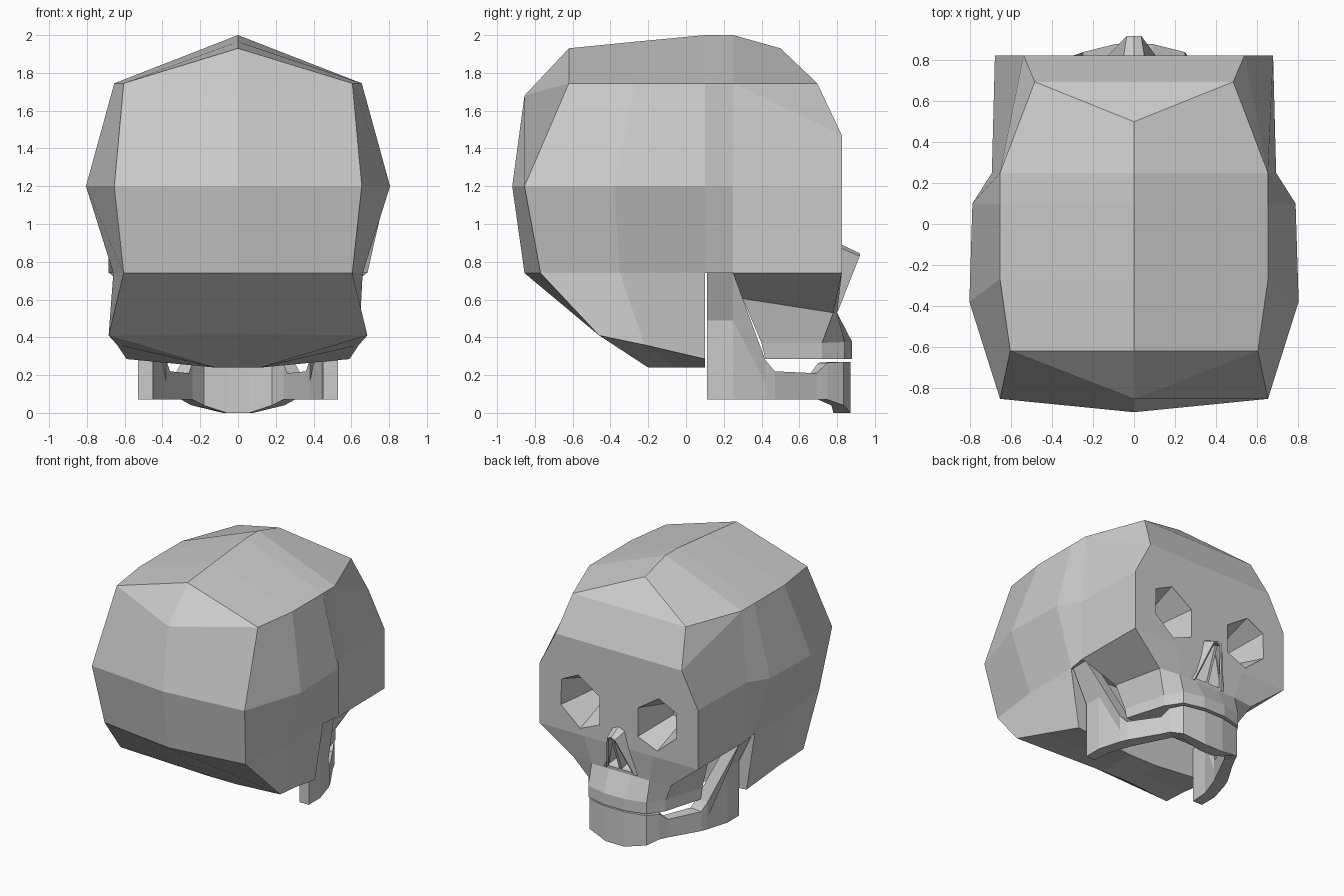
import bpy, bmesh

if "Cube" in bpy.data.objects:
    bpy.data.objects.remove(bpy.data.objects["Cube"])


def build(name, strips, polys=(), mirror=True):
    """Mesh from lofted point columns plus loose polygons, mirrored over x = 0."""
    bm = bmesh.new()

    def face(pts):
        uniq = []
        for p in pts:
            p = tuple(p)
            if p not in uniq:
                uniq.append(p)
        if len(uniq) < 3:
            return
        bm.faces.new([bm.verts.new(p) for p in uniq])
        if mirror:
            bm.faces.new([bm.verts.new((-x, y, z)) for x, y, z in reversed(uniq)])

    for cols in strips:
        for a, b in zip(cols, cols[1:]):
            for i in range(len(a) - 1):
                face((a[i], a[i + 1], b[i + 1], b[i]))
    for p in polys:
        face(p)
    bmesh.ops.remove_doubles(bm, verts=bm.verts, dist=0.001)
    bmesh.ops.recalc_face_normals(bm, faces=bm.faces)
    me = bpy.data.meshes.new(name)
    bm.to_mesh(me)
    bm.free()
    ob = bpy.data.objects.new(name, me)
    bpy.context.collection.objects.link(ob)
    return ob


def flat(col):
    return [(0, y, z) for x, y, z in col]


def pocket(name, outline, depth, shrink, mirror):
    """Tapered cutter pushed back into the face."""
    cx = sum(p[0] for p in outline) / len(outline)
    cz = sum(p[1] for p in outline) / len(outline)
    rim = [(x, 0.96, z) for x, z in outline]
    mid = [(x, 0.82, z) for x, z in outline]
    back = [(cx + (x - cx) * shrink, 0.82 - depth, cz + (z - cz) * shrink) for x, z in outline]
    rings = [r + r[:1] for r in (rim, mid, back)]
    ob = build(name, [rings], [rim, back], mirror)
    ob.hide_render = True
    ob.hide_set(True)
    return ob


def cut(ob, cutter):
    m = ob.modifiers.new("cut", "BOOLEAN")
    m.operation = "DIFFERENCE"
    m.solver = "EXACT"
    m.object = cutter


# Braincase: columns run from ridge down to the centre of the base
c0 = [(0, -.62, 1.93), (0, -.855, 1.68), (0, -.92, 1.2), (0, -.855, .74),
      (0, -.44, .42), (0, -.2, .24), (0, -.2, .24)]
c1 = [(0, -.62, 1.93), (.605, -.62, 1.745), (.655, -.855, 1.2), (.605, -.77, .74),
      (.685, -.46, .41), (.12, -.2, .24), (0, -.2, .24)]
c2 = [(0, -.27, 1.965), (.655, -.27, 1.745), (.805, -.38, 1.2), (.66, -.35, .74),
      (.64, -.22, .36), (.12, -.05, .24), (0, -.05, .24)]
c3 = [(0, .1, 2), (.655, .1, 1.745), (.79, .1, 1.2), (.66, .1, .74),
      (.59, .1, .285), (.12, .1, .24), (0, .1, .24)]
# Forehead and face block
f0 = c3[:2] + c3[1:4] + [(0, .1, .74)]
f1 = [(0, .25, 2), (.655, .25, 1.745), (.655, .25, 1.745), (.695, .25, 1.2),
      (.685, .25, .74), (0, .25, .74)]
f2 = [(0, .5, 1.93), (.485, .695, 1.745), (.54, .825, 1.47), (.68, .825, 1.2),
      (.68, .825, .74), (0, .825, .74)]
cranium = build("cranium", [[c0, c1, c2, c3], [c3[3:], flat(c3[3:])],
                            [f0, f1, f2, flat(f2)]])

# Upper jaw: half rings from front centre to rear centre, top to bottom
r0 = [(0, .825, .74), (.1, .825, .74), (.3, .825, .74), (.68, .825, .74),
      (.68, .25, .74), (0, .25, .74)]
r1 = [(0, .80, .53), (.1, .80, .53), (.25, .80, .53), (.42, .78, .53),
      (.42, .3, .605), (0, .3, .605)]
r2 = [(0, .88, .375), (.09, .88, .375), (.25, .84, .375), (.33, .72, .37),
      (.42, .4, .37), (0, .4, .37)]
r3 = [(x, y + (.02 if y < .5 else 0), .285) for x, y, z in r2]
upper_jaw = build("upper_jaw", [[flat(r0), r0, r1, r2, r3, flat(r3)]])

# Lower jaw: (outer x, y, inner x, y, bottom z, middle z, top z, outward lean of top)
stations = [(.53, .11, .45, .11, .07, .49, .74, .12), (.53, .25, .44, .25, .07, .49, .74, .12),
            (.48, .42, .38, .42, .07, .16, .28, 0), (.46, .47, .36, .46, .07, .15, .22, 0),
            (.33, .69, .26, .66, .07, .15, .21, 0), (.30, .75, .24, .70, .07, .16, .265, 0),
            (.245, .835, .18, .77, .04, .15, .27, 0),
            (.08, .87, .06, .78, 0, .15, .27, 0), (0, .87, 0, .78, 0, .15, .27, 0)]
loops = [[(ox, oy, b), (ox, oy, m), (ox + s, oy, t), (ix + s, iy, t), (ix, iy, m),
          (ix, iy, b), (ox, oy, b)] for ox, oy, ix, iy, b, m, t, s in stations]
build("lower_jaw", [loops], [loops[0][:6]])

# Eye sockets and nose opening
eye = [(.165, 1.08), (.345, 1.2), (.49, 1.13), (.495, .93), (.33, .79), (.165, .86)]
eyes = pocket("eye_socket_cutter", eye, .3, .45, True)
nose_hole = pocket("nose_cutter", [(-.03, .86), (.03, .86), (.12, .55), (-.12, .55)],
                   .2, .6, False)
cut(cranium, eyes)
cut(cranium, nose_hole)
cut(upper_jaw, nose_hole)

# Nose bone: bridge and two flaring sides, with a thin septum behind
bridge = [(0, .825, .89), (.05, .825, .87), (.035, .92, .83), (0, .92, .845)]
side = [(.05, .825, .87), (.15, .80, .54), (.12, .805, .54), (.035, .92, .83)]
nose = build("nose_bone", [], [bridge, side])
nose.modifiers.new("thickness", "SOLIDIFY").thickness = .015
septum = build("nose_septum", [], [[(0, .9, .82), (0, .80, .55), (0, .63, .6), (0, .63, .8)]],
               mirror=False)
s = septum.modifiers.new("thickness", "SOLIDIFY")
s.thickness, s.offset = .02, 0
